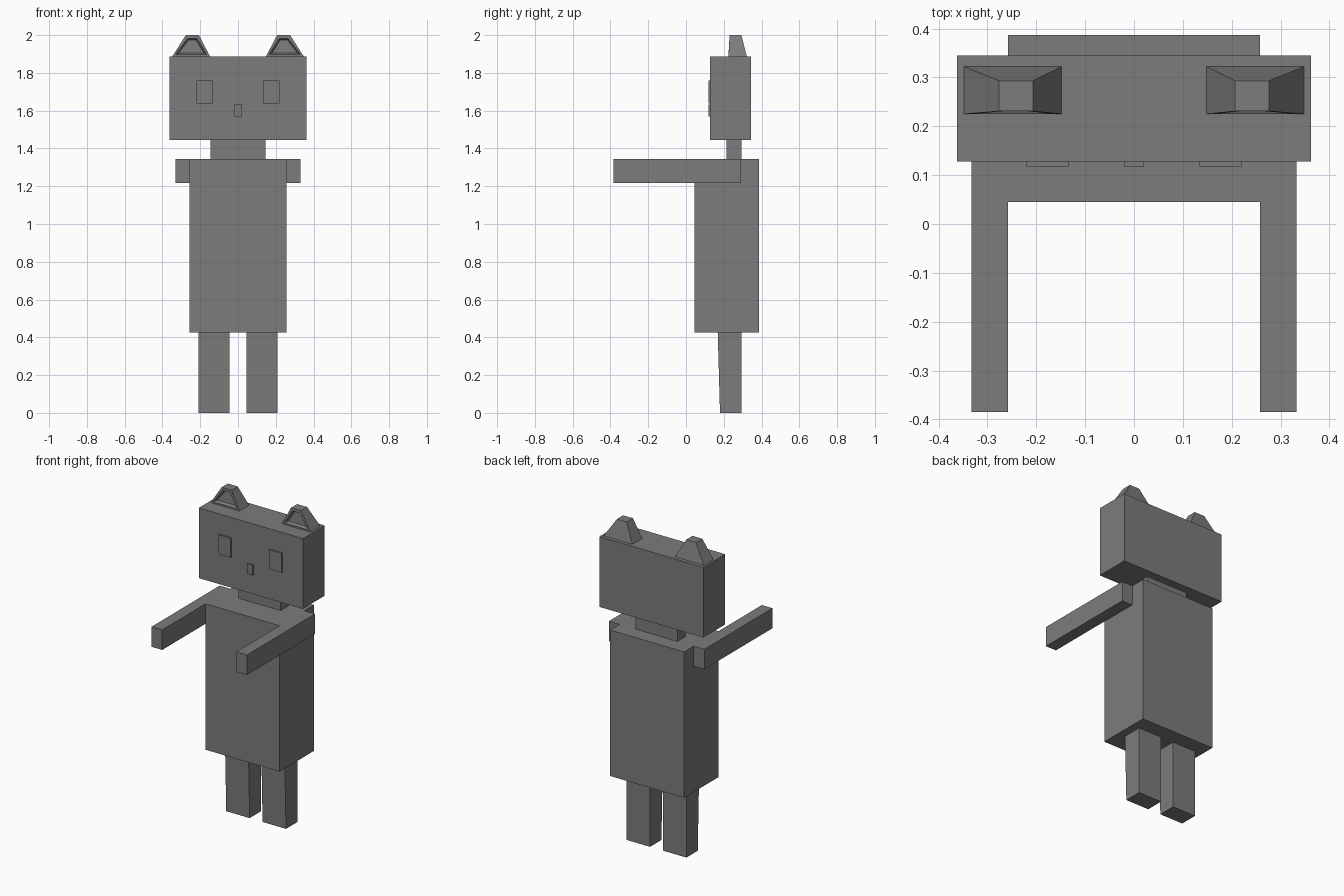
import bpy, bmesh
from mathutils import Vector

if "Cube" in bpy.data.objects:
    bpy.data.objects.remove(bpy.data.objects["Cube"])

grey = bpy.data.materials.new("grey")
grey.diffuse_color = (0.2, 0.2, 0.2, 1)
grey.use_nodes = True
grey.node_tree.nodes["Principled BSDF"].inputs["Base Color"].default_value = grey.diffuse_color


def finish(name, bm):
    bmesh.ops.recalc_face_normals(bm, faces=bm.faces)
    mesh = bpy.data.meshes.new(name)
    bm.to_mesh(mesh)
    bm.free()
    mesh.materials.append(grey)
    obj = bpy.data.objects.new(name, mesh)
    bpy.context.collection.objects.link(obj)
    return obj


def frustum(low, high):
    """Block between two rectangles, each given as (x0, x1, y0, y1, z)."""
    bm = bmesh.new()
    bmesh.ops.create_cube(bm, size=1)
    for v in bm.verts:
        r = high if v.co.z > 0 else low
        v.co = Vector((r[1] if v.co.x > 0 else r[0], r[3] if v.co.y > 0 else r[2], r[4]))
    return bm


def box(name, x0, x1, y0, y1, z0, z1):
    return finish(name, frustum((x0, x1, y0, y1, z0), (x0, x1, y0, y1, z1)))


def mirrored(rect, side):
    xs = sorted((rect[0] * side, rect[1] * side))
    return (*xs, *rect[2:])


# Body, neck and head
box("body", -0.258, 0.258, 0.045, 0.387, 0.425, 1.343)
box("neck", -0.146, 0.146, 0.215, 0.293, 1.343, 1.445)
box("head", -0.362, 0.362, 0.128, 0.345, 1.445, 1.887)
box("nose", -0.02, 0.02, 0.118, 0.128, 1.568, 1.632)

for label, s in (("left", -1), ("right", 1)):
    # Arm reaching forward, and eye plate
    box(label + "_arm", *mirrored((0.258, 0.332, -0.385, 0.292), s), 1.217, 1.343)
    box(label + "_eye", *mirrored((0.134, 0.22, 0.118, 0.128), s), 1.638, 1.76)

    # Leg, its front tapering slightly towards the foot
    finish(label + "_leg", frustum(mirrored((0.045, 0.208, 0.18, 0.293, 0), s),
                                   mirrored((0.045, 0.208, 0.168, 0.293, 0.425), s)))

    # Ear with a recessed hollow in its front face
    bm = frustum(mirrored((0.148, 0.348, 0.225, 0.322, 1.887), s),
                 mirrored((0.207, 0.276, 0.231, 0.293, 2.0), s))
    front = min(bm.faces, key=lambda f: f.calc_center_median().y)
    bmesh.ops.inset_region(bm, faces=[front], thickness=0.02)
    hollow = bmesh.ops.extrude_discrete_faces(bm, faces=[front])["faces"][0]
    centre = hollow.calc_center_median()
    for v in hollow.verts:
        v.co = centre + (v.co - centre) * 0.8 + Vector((0, 0.016, 0))
    finish(label + "_ear", bm)
